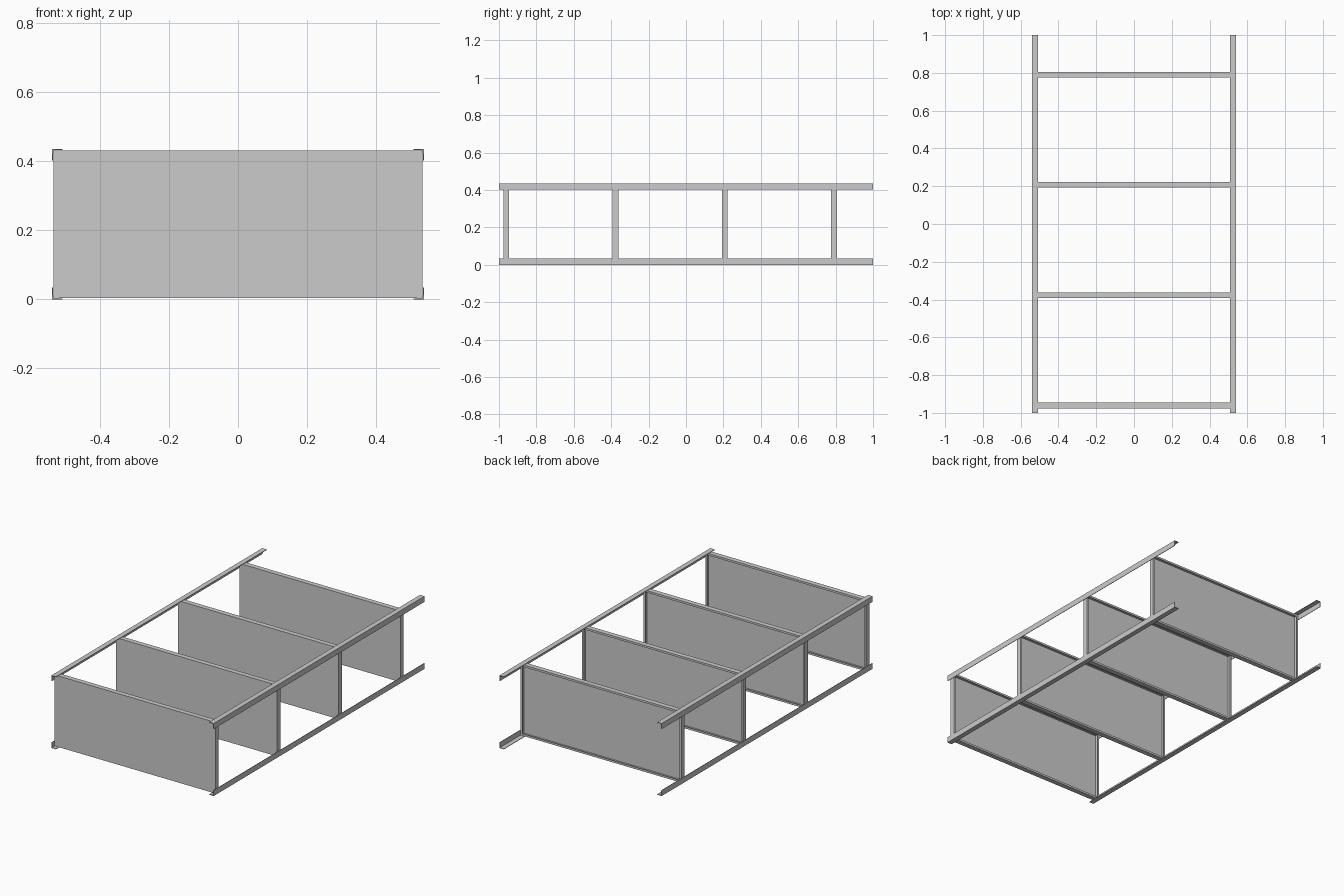
import bpy, bmesh

if "Cube" in bpy.data.objects:
    bpy.data.objects.remove(bpy.data.objects["Cube"])

W, H = 0.539, 0.436      # half width, full depth of the rack (lying on its back)
T = 0.003                # sheet metal thickness


def finish(bm, name):
    bmesh.ops.recalc_face_normals(bm, faces=bm.faces)
    mesh = bpy.data.meshes.new(name)
    bm.to_mesh(mesh)
    bm.free()
    obj = bpy.data.objects.new(name, mesh)
    bpy.context.collection.objects.link(obj)
    return obj


def extrude_y(name, profile, y0, y1):
    bm = bmesh.new()
    face = bm.faces.new([bm.verts.new((x, y0, z)) for x, z in profile])
    out = bmesh.ops.extrude_face_region(bm, geom=[face])
    moved = [v for v in out["geom"] if isinstance(v, bmesh.types.BMVert)]
    bmesh.ops.translate(bm, verts=moved, vec=(0, y1 - y0, 0))
    return finish(bm, name)


# Four angle-iron posts, tapered legs meeting at the outer corner
LX, LZ = 0.030, 0.034
angle = [(0, 0), (LX, 0), (LX, T), (T * 1.3, T * 1.3), (T, LZ), (0, LZ)]
for sx, side in ((-1, "left"), (1, "right")):
    for top, level in ((False, "lower"), (True, "upper")):
        pts = [(sx * (W - a), H - b if top else b) for a, b in angle]
        extrude_y(f"{side}_{level}_post", pts, -1, 1)


def ring(bm, inset, y):
    hx, z0, z1 = W - inset, inset, H - inset
    return [bm.verts.new((x, y, z)) for x, z in
            ((-hx, z0), (hx, z0), (hx, z1), (-hx, z1))]


# Folded tray shelf: flat panel, side walls and a narrow inward return lip
def shelf(name, y):
    e, d, lip = 0.0045, 0.030, 0.012
    steps = [(e, 0), (e, d), (e + lip, d), (e + lip, d - T), (e + T, d - T), (e + T, T)]
    bm = bmesh.new()
    rings = [ring(bm, i, y + dy) for i, dy in steps]
    for a, b in zip(rings, rings[1:]):
        for k in range(4):
            n = (k + 1) % 4
            bm.faces.new((a[k], a[n], b[n], b[k]))
    bm.faces.new(rings[0])
    bm.faces.new(rings[-1])
    finish(name=name, bm=bm)


for i in range(4):
    shelf(f"shelf_{i + 1}", -0.976 + 0.584 * i)
